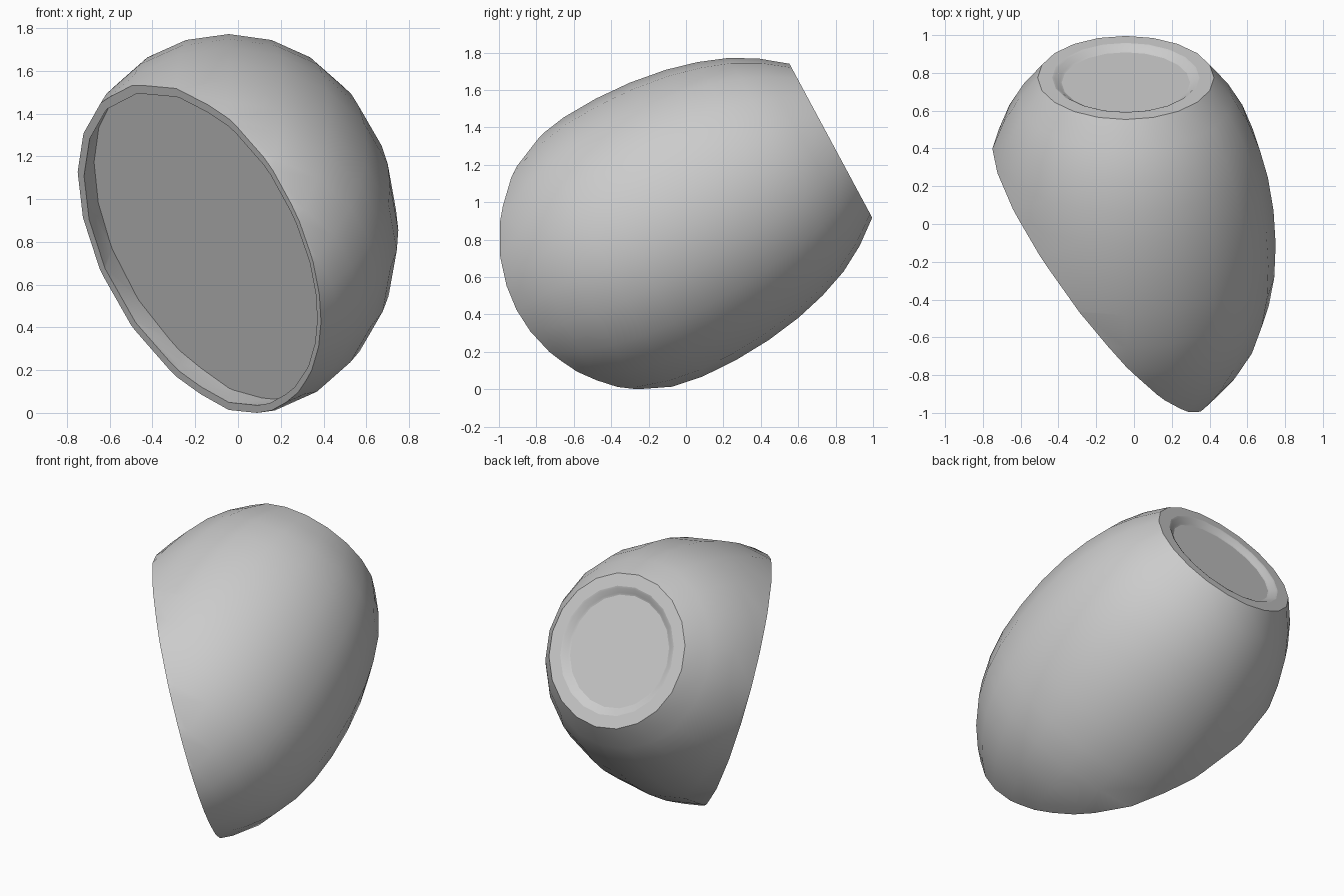
import bpy, bmesh, math
from mathutils import Vector

if "Cube" in bpy.data.objects:
    bpy.data.objects.remove(bpy.data.objects["Cube"])

SIDES = 20
BASE = Vector((-0.035, 0.77, 1.33))              # centre of the flat foot
AXIS = Vector((0, -0.88, -0.473)).normalized()   # foot towards mouth
E1 = Vector((1, 0, 0))
E2 = E1.cross(AXIS).normalized()
CUT_N = Vector((-1.455, -1, -0.5)).normalized()  # mouth plane, facing out
CUT_P = Vector((0, -0.121, 0))
WALL, DEPTH = 0.04, 0.12

# Egg profile: (distance along axis, radius)
EGG = [(0, .467), (.13, .568), (.27, .648), (.43, .708), (.6, .752), (.8, .782),
       (1.0, .793), (1.2, .786), (1.37, .757), (1.54, .702), (1.71, .605),
       (1.83, .51), (1.92, .42), (2.0, .3)]
# Recessed panel in the foot
FOOT = [(.03, .34), (.025, .352), (.004, .378), (0, .39), (0, .458)]


def revolve(profile):
    bm = bmesh.new()
    rings = []
    for t, r in profile:
        rings.append([bm.verts.new(BASE + AXIS * t
                      + r * (math.cos(a) * E1 + math.sin(a) * E2))
                      for a in (2 * math.pi * i / SIDES for i in range(SIDES))])
    for a, b in zip(rings, rings[1:]):
        for i in range(SIDES):
            j = (i + 1) % SIDES
            bm.faces.new((a[i], a[j], b[j], b[i]))
    return bm, rings


def cut(bm, point, normal):
    """Remove everything on the normal's side of the plane."""
    bmesh.ops.bisect_plane(bm, geom=bm.verts[:] + bm.edges[:] + bm.faces[:],
                           plane_co=point, plane_no=normal,
                           clear_outer=True, dist=1e-5)


def loop_on(bm, point):
    """Open edge loop lying in the plane, as vertices sorted by angle."""
    vs = {v for e in bm.edges if e.is_boundary for v in e.verts
          if all(abs((w.co - point).dot(CUT_N)) < 1e-3 for w in e.verts)}
    mid = sum((v.co for v in vs), Vector()) / len(vs)
    p = CUT_N.orthogonal().normalized()
    q = CUT_N.cross(p)
    ang = lambda v: math.atan2((v.co - mid).dot(q), (v.co - mid).dot(p))
    return [(ang(v), v) for v in sorted(vs, key=ang)]


# Outer shell with foot, cut by the mouth plane
bm, rings = revolve(FOOT + EGG)
bm.faces.new(rings[0])
cut(bm, CUT_P, CUT_N)
outer = [(a, v) for a, v in loop_on(bm, CUT_P)]

# Lining: slice of the inset egg between the mouth and the recessed floor
lining, _ = revolve([(t, r - WALL) for t, r in EGG])
floor_p = CUT_P - CUT_N * DEPTH
cut(lining, CUT_P, CUT_N)
cut(lining, floor_p, -CUT_N)
lining.faces.new([v for _, v in loop_on(lining, floor_p)])
tmp = bpy.data.meshes.new("lining")
lining.to_mesh(tmp)
lining.free()
bm.from_mesh(tmp)
bpy.data.meshes.remove(tmp)

# Lip: zip the two mouth loops together by angle
both = loop_on(bm, CUT_P)
outer_set = {v for _, v in outer}
inner = [av for av in both if av[1] not in outer_set]
i = j = 0
n, m = len(outer), len(inner)
while i < n or j < m:
    next_o = outer[(i + 1) % n][0] + 2 * math.pi * ((i + 1) // n)
    next_i = inner[(j + 1) % m][0] + 2 * math.pi * ((j + 1) // m)
    o, k = outer[i % n][1], inner[j % m][1]
    if j >= m or (i < n and next_o <= next_i):
        i += 1
        bm.faces.new((o, outer[i % n][1], k))
    else:
        j += 1
        bm.faces.new((o, inner[j % m][1], k))
bmesh.ops.recalc_face_normals(bm, faces=bm.faces[:])

# Stand on the ground, centred
for axis in range(3):
    lo = min(v.co[axis] for v in bm.verts)
    hi = max(v.co[axis] for v in bm.verts)
    off = lo if axis == 2 else (lo + hi) / 2
    for v in bm.verts:
        v.co[axis] -= off

mesh = bpy.data.meshes.new("egg_pot")
bm.to_mesh(mesh)
bm.free()
pot = bpy.data.objects.new("egg_pot", mesh)
bpy.context.collection.objects.link(pot)
bpy.context.view_layer.objects.active = pot
pot.select_set(True)
bpy.ops.object.shade_smooth_by_angle(angle=math.radians(35))
# Keep the foot panel and mouth floor flat
for f in mesh.polygons:
    if f.normal.dot(-AXIS) > 0.999 or f.normal.dot(CUT_N) > 0.999:
        f.use_smooth = False
